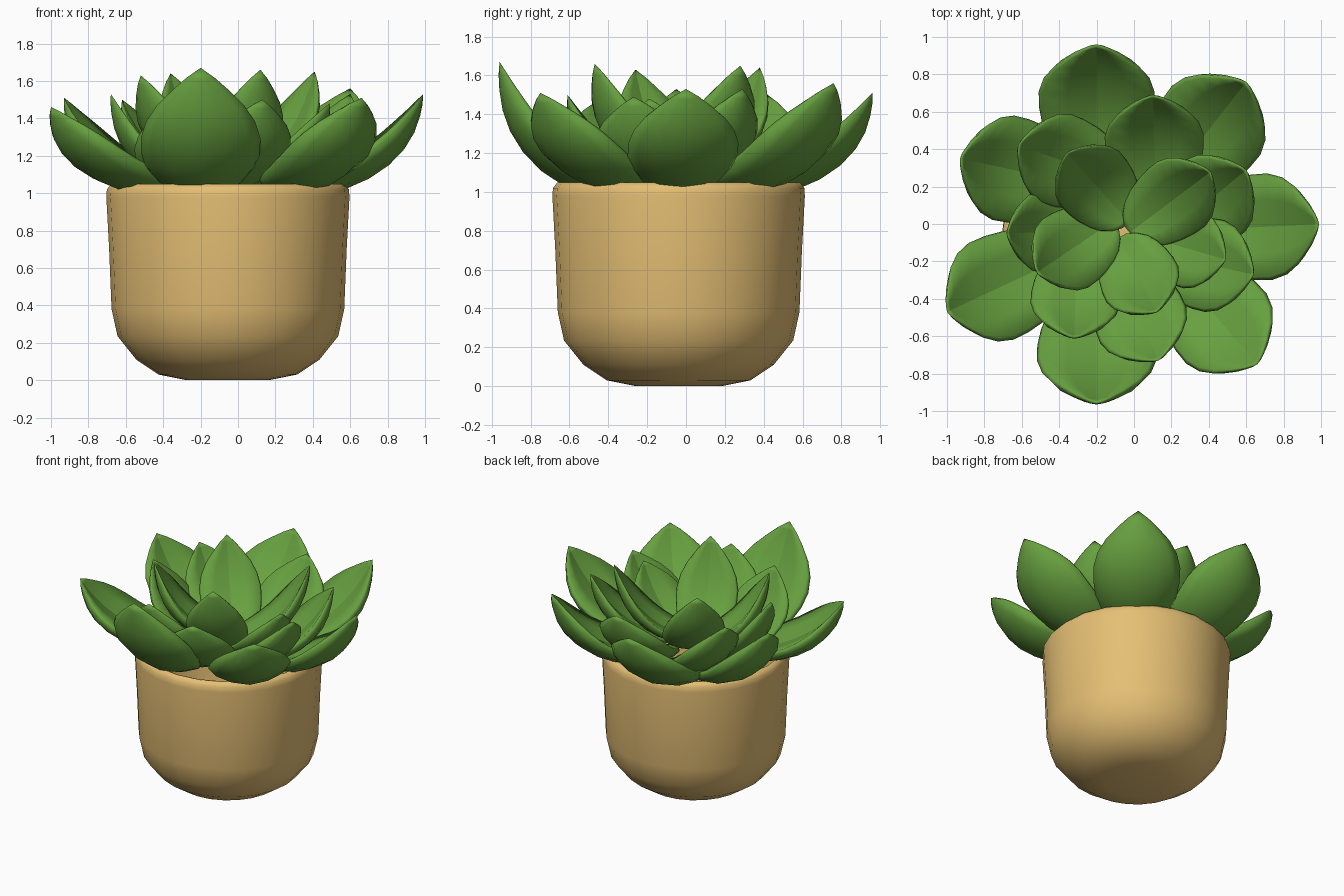
import bpy, bmesh, math
from mathutils import Vector

if "Cube" in bpy.data.objects:
    bpy.data.objects.remove(bpy.data.objects["Cube"])

CX, CY = -0.054, -0.038          # shared axis of pot and rosette


def material(name, rgb):
    m = bpy.data.materials.new(name)
    m.diffuse_color = (*rgb, 1)
    m.use_nodes = True
    m.node_tree.nodes["Principled BSDF"].inputs["Base Color"].default_value = m.diffuse_color
    return m


GREEN = material("leaf green", (0.135, 0.35, 0.05))
TAN = material("pot tan", (0.78, 0.52, 0.175))


def finish(bm, name, mat):
    bmesh.ops.recalc_face_normals(bm, faces=bm.faces)
    for f in bm.faces:
        f.smooth = True
    me = bpy.data.meshes.new(name)
    bm.to_mesh(me)
    bm.free()
    me.materials.append(mat)
    ob = bpy.data.objects.new(name, me)
    bpy.context.collection.objects.link(ob)
    return ob


# Pot: hollow turned profile (radius, height), outside then inside
def make_pot(sides=24):
    profile = [(0.22, 0), (0.37, 0.03), (0.49, 0.11), (0.59, 0.235), (0.622, 0.38),
               (0.635, 0.7), (0.65, 0.98), (0.647, 1.02), (0.625, 1.048), (0.61, 1.048),
               (0.60, 1.0), (0.58, 0.4), (0.54, 0.26), (0.45, 0.15), (0.33, 0.07), (0.2, 0.04)]
    bm = bmesh.new()
    rings = []
    for r, z in profile:
        rings.append([bm.verts.new((CX + r * math.cos(math.tau * i / sides),
                                    CY + r * math.sin(math.tau * i / sides), z))
                      for i in range(sides)])
    for a, b in zip(rings, rings[1:]):
        for i in range(sides):
            j = (i + 1) % sides
            bm.faces.new((a[i], a[j], b[j], b[i]))
    bm.faces.new(rings[0])
    bm.faces.new(rings[-1])
    finish(bm, "pot", TAN)


# Leaf: cupped cross-section swept along an upward curve to a pointed tip
SECTION = [(-1, .09), (-.94, .18), (-.5, .10), (0, .0), (.5, .10), (.94, .18), (1, .09),
           (.82, -.11), (.45, -.28), (0, -.36), (-.45, -.28), (-.82, -.11)]
MIDRIB = 3
WIDTHS = [(0, .22), (.04, .46), (.11, .68), (.2, .82), (.32, .93), (.45, .99), (.58, 1),
          (.7, .91), (.8, .73), (.89, .46), (.95, .24)]


def make_leaf(name, tip, heading, base_r, base_z, half_w):
    length = math.hypot(tip[0] - CX, tip[1] - CY) - base_r
    a = math.radians(heading)
    d = Vector((math.cos(a), math.sin(a), 0))
    side = Vector((-d.y, d.x, 0))
    p2 = Vector(tip)
    p0 = p2 - d * length
    p0.z = base_z
    p1 = p0 + d * (0.68 * length)
    p1.z = base_z + 0.05
    bm = bmesh.new()
    rings = []
    for t, w in WIDTHS:
        p = p0 * (1 - t) ** 2 + p1 * 2 * t * (1 - t) + p2 * t * t
        tangent = ((p1 - p0) * (1 - t) + (p2 - p1) * t).normalized()
        n = tangent.cross(side)
        if n.z < 0:
            n = -n
        h = w * half_w
        rings.append([bm.verts.new(p + side * (u * h) + n * (v * h)) for u, v in SECTION])
    k = len(SECTION)
    for r0, r1 in zip(rings, rings[1:]):
        for i in range(k):
            j = (i + 1) % k
            bm.faces.new((r0[i], r0[j], r1[j], r1[i]))
    end = bm.verts.new(p2)
    for i in range(k):
        bm.faces.new((rings[-1][i], rings[-1][(i + 1) % k], end))
    bm.faces.new(rings[0])
    # sharp crease along the midrib
    spine = [r[MIDRIB] for r in rings] + [end]
    for v0, v1 in zip(spine, spine[1:]):
        bm.edges.get((v0, v1)).smooth = False
    finish(bm, name, GREEN)


make_pot()

# Whorls: (tip x, y, z, heading in degrees, half width), base radius, base height
WHORLS = {
    "outer_leaf": ([(-.20, .96, 1.51, 90, .31), (.60, .76, 1.56, 52, .30),
                    (.99, 0, 1.53, 3, .285), (.66, -.75, 1.51, -49, .285),
                    (-.20, -.96, 1.67, -90, .32), (-1.0, -.47, 1.46, 205, .285),
                    (-.93, .35, 1.51, 168, .285)], .30, 1.04),
    "middle_leaf": ([(.10, .69, 1.50, 92, .265), (-.62, .42, 1.50, 161, .25),
                     (.60, .29, 1.53, 40, .25), (.64, -.27, 1.49, -12, .25),
                     (.13, -.73, 1.50, -67, .25), (-.32, -.61, 1.50, -92, .24),
                     (-.68, -.05, 1.53, 182, .22)], .14, 1.05),
    "inner_leaf": ([(-.36, .38, 1.64, 132, .215), (.41, .28, 1.65, 37, .215),
                    (.12, -.47, 1.66, -63, .215), (-.52, -.26, 1.63, 214, .22)], .02, 1.11),
    "side_leaf": ([(.49, -.19, 1.48, -16, .21)], .08, 1.09),
}
for name, (leaves, base_r, base_z) in WHORLS.items():
    for i, (x, y, z, heading, half_w) in enumerate(leaves, 1):
        make_leaf(f"{name}_{i}", (x, y, z), heading, base_r, base_z, half_w)
